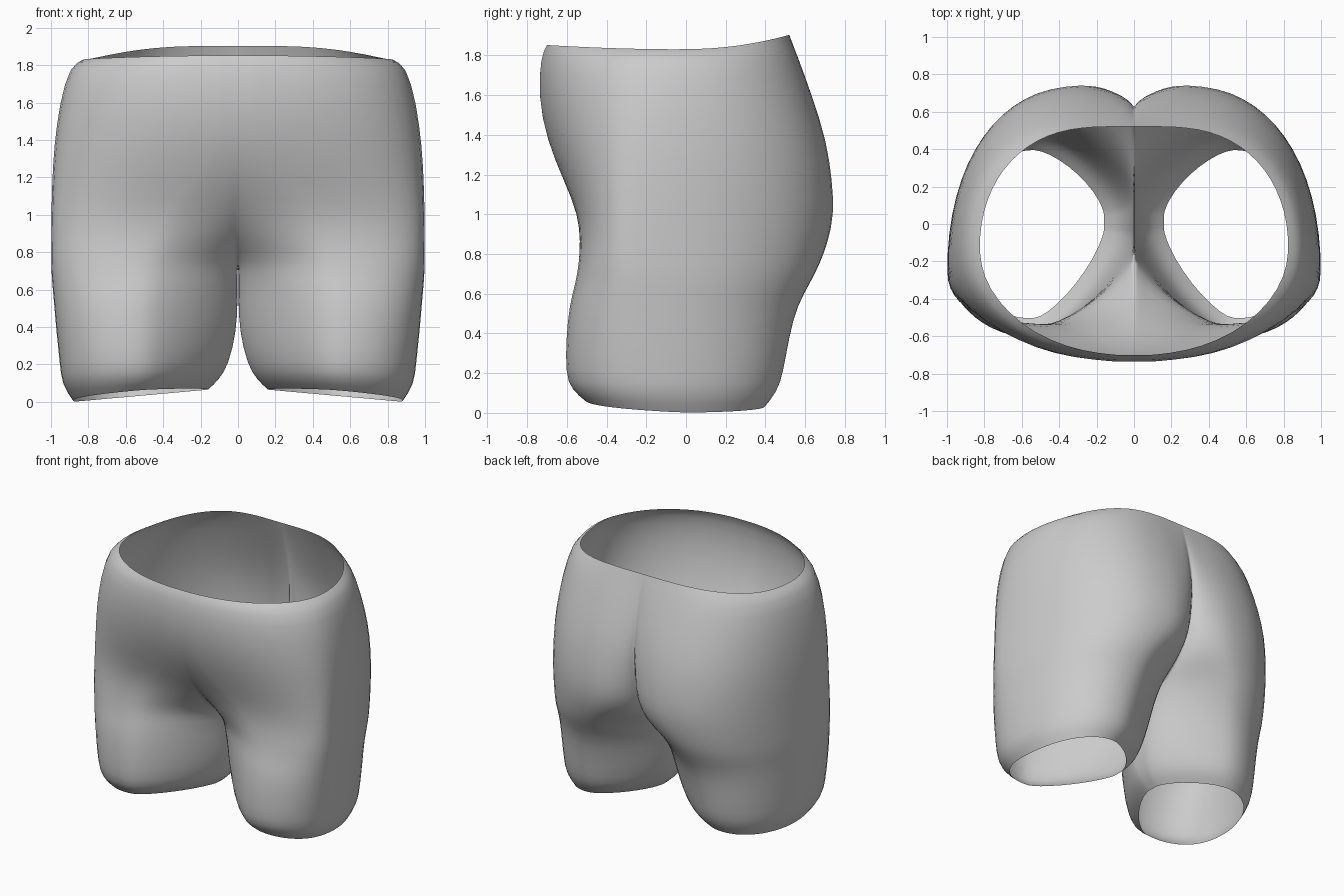
import bpy
import bmesh
from math import sin, cos, pi

cube = bpy.data.objects.get("Cube")
if cube:
    bpy.data.objects.remove(cube, do_unlink=True)

INNER, FRONT, BACK, CROTCH = 5, 6, 8, 5   # segments around each stretch of a ring


def arc(start, end, n, steps, rising):
    """Superellipse quarter between two points, endpoint excluded."""
    (x0, y0), (x1, y1) = start, end
    pts = []
    for i in range(steps):
        t = pi / 2 * i / steps
        s, c = sin(t) ** (2 / n), 1 - cos(t) ** (2 / n)
        u, v = (c, s) if rising else (s, c)
        pts.append((x0 + (x1 - x0) * u, y0 + (y1 - y0) * v))
    return pts


def half_ring(inner, outer, wide_y, front, back, split, curves):
    """Left half section: inner front, round the outside, to inner back."""
    side = (outer, wide_y)
    front_in, back_in = (inner, split[0]), (inner, split[1])
    pts = arc(front_in, front, curves[0], INNER, True)
    pts += arc(front, side, curves[1], FRONT, False)
    pts += arc(side, back, curves[2], BACK, True)
    pts += arc(back, back_in, curves[3], INNER, False)
    return pts + [back_in]


def crotch_line(inner, split):
    """Straight points that close a leg section along its inner side."""
    a, b = split
    return [(inner, b + (a - b) * i / CROTCH) for i in range(1, CROTCH)]


# Torso: height, outer x, widest y, front peak, back peak, centre y front and back
torso = [
    (1.86, .83, -.15, (.1, -.70), (.2, .52), (-.70, .52)),
    (1.80, .905, -.18, (.1, -.73), (.25, .56), (-.73, .55)),
    (1.6, .96, -.2, (.1, -.745), (.25, .635), (-.745, .6)),
    (1.37, .99, -.23, (.1, -.70), (.27, .71), (-.70, .63)),
    (1.17, 1, -.25, (.22, -.615), (.28, .74), (-.61, .61)),
    (1.0, 1.003, -.27, (.38, -.545), (.28, .75), (-.49, .57)),
    (.86, 1.003, -.27, (.45, -.535), (.32, .72), (-.36, .46)),
]
# Legs: height, inner x, outer x, front peak, back peak, inner split
legs = [
    (.75, 0, 1.003, (.5, -.545), (.38, .68), (-.2, .32)),
    (.66, .004, 1, (.5, -.56), (.42, .635), (-.16, .24)),
    (.54, .002, .988, (.52, -.595), (.45, .565), (-.11, .17)),
    (.38, .008, .975, (.52, -.61), (.48, .525), (-.08, .12)),
    (.2, .05, .955, (.52, -.615), (.5, .495), (-.06, .08)),
    (.09, .1, .945, (.52, -.585), (.5, .465), (-.05, .07)),
    (0, .16, .885, (.53, -.51), (.53, .4), (-.04, .06)),
]

bm = bmesh.new()
rings = []
for k, (z, outer, wide, front, back, split) in enumerate(torso):
    ring = []
    roundness = 1.9 + .05 * k
    for x, y in half_ring(0, outer, wide, front, back, split,
                          (1.4, roundness, 2.2, 1.9)):
        # The waist dips at the hips and rises at the back
        h = 1.83 + (.27 if y > 0 else .045) * y * y if k == 0 else z
        ring.append(bm.verts.new((x, y, h)))
    rings.append(ring)

for k, (z, inner, outer, front, back, split) in enumerate(legs):
    pts = half_ring(inner, outer, -.26 + .02 * k, front, back, split,
                    (1.35, 2.25, 2.15, 1.45))
    ring = []
    for x, y in pts + crotch_line(inner, split):
        # The hem tilts up toward the inside and the front
        tilt = max(0, 1 - z / .15)
        lift = tilt * (.09 * (outer - x) + .06 * max(0, -y))
        ring.append(bm.verts.new((x, y, z + lift)))
    rings.append(ring)

# Join neighbouring rings; leg rings are closed loops
for k, (a, b) in enumerate(zip(rings, rings[1:])):
    closed = k >= len(torso)
    count = len(a) if closed else len(a) - 1
    for i in range(count):
        j = (i + 1) % len(a)
        bm.faces.new((a[i], b[i], b[j], a[j]))
bmesh.ops.recalc_face_normals(bm, faces=bm.faces)
# Faces must look outward from the body
outermost = max(bm.faces, key=lambda f: f.calc_center_median().x)
if outermost.normal.x < 0:
    bmesh.ops.reverse_faces(bm, faces=bm.faces)

mesh = bpy.data.meshes.new("shorts_body")
bm.to_mesh(mesh)
bm.free()
body = bpy.data.objects.new("shorts_body", mesh)
bpy.context.collection.objects.link(body)

mirror = body.modifiers.new("Mirror", 'MIRROR')
mirror.use_clip = True
mirror.merge_threshold = 0.001
smooth = body.modifiers.new("Smooth", 'SUBSURF')
smooth.levels = smooth.render_levels = 1

grey = bpy.data.materials.new("plain_grey")
grey.use_nodes = True
color = (.6, .6, .6, 1)
grey.diffuse_color = color
grey.node_tree.nodes["Principled BSDF"].inputs["Base Color"].default_value = color
mesh.materials.append(grey)

bpy.context.view_layer.objects.active = body
body.select_set(True)
bpy.ops.object.shade_smooth()
